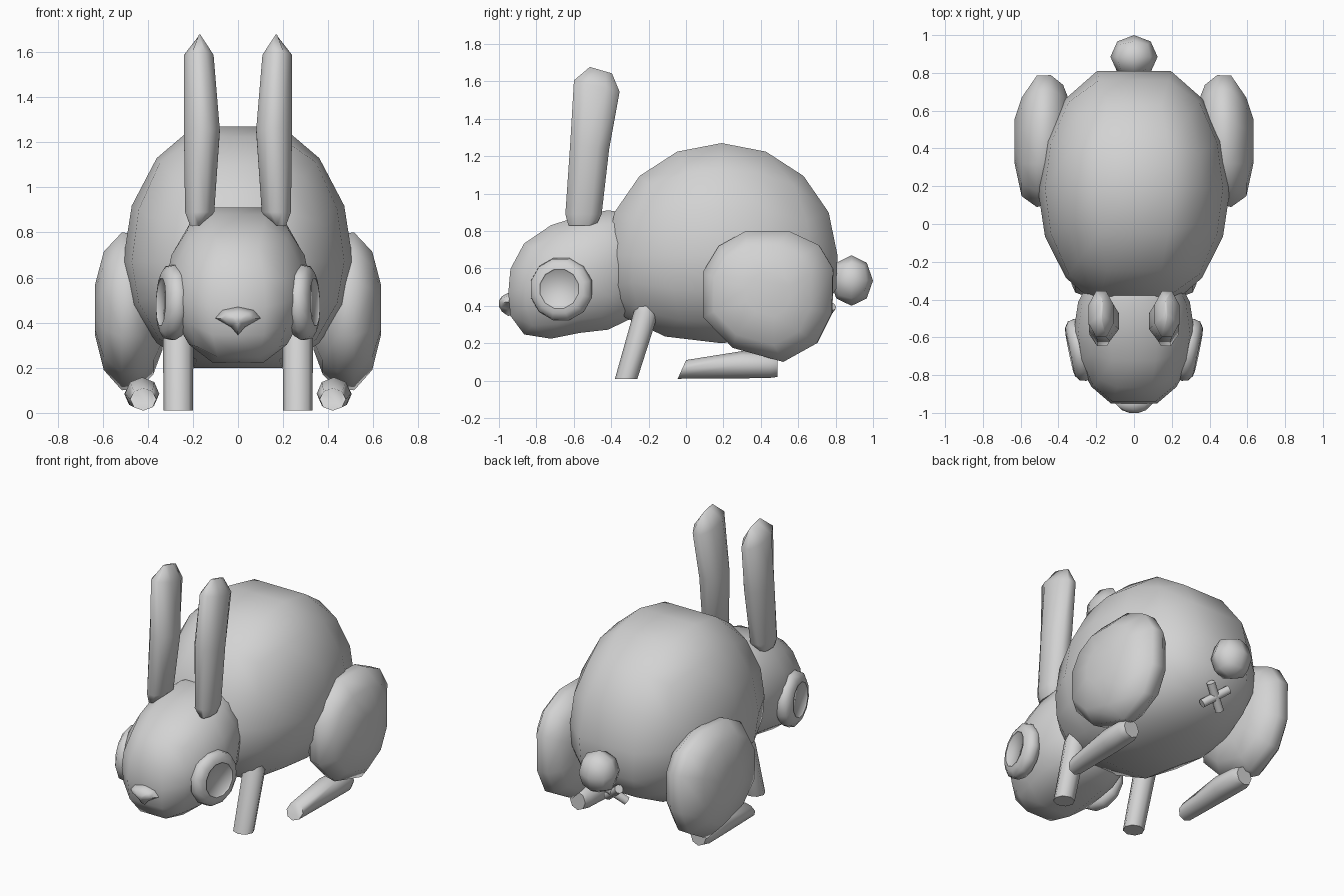
import bpy, bmesh, math
from mathutils import Vector

if "Cube" in bpy.data.objects:
    bpy.data.objects.remove(bpy.data.objects["Cube"])

GREY = (0.65, 0.65, 0.65, 1)
grey = bpy.data.materials.new("plain_grey")
grey.use_nodes = True
grey.diffuse_color = GREY
grey.node_tree.nodes["Principled BSDF"].inputs["Base Color"].default_value = GREY


def finish(bm, name, sharp):
    """Turn a bmesh into a shaded object."""
    bmesh.ops.recalc_face_normals(bm, faces=bm.faces)
    mesh = bpy.data.meshes.new(name)
    bm.to_mesh(mesh)
    bm.free()
    mesh.materials.append(grey)
    ob = bpy.data.objects.new(name, mesh)
    bpy.context.collection.objects.link(ob)
    bpy.ops.object.select_all(action='DESELECT')
    ob.select_set(True)
    bpy.context.view_layer.objects.active = ob
    bpy.ops.object.shade_smooth_by_angle(angle=math.radians(sharp))


def ball(name, n, shape):
    """Quad sphere with 4n sides; shape maps unit-sphere points into place."""
    bm = bmesh.new()
    bmesh.ops.create_cube(bm, size=2)
    bmesh.ops.subdivide_edges(bm, edges=bm.edges[:], cuts=n - 1, use_grid_fill=True)
    for v in bm.verts:
        v.co = shape(Vector([math.tan(c * math.pi / 4) for c in v.co]).normalized())
    finish(bm, name, 70)


def loft(name, rings, sharp=65):
    """Skin a list of point rings and cap both ends."""
    bm = bmesh.new()
    loops = [[bm.verts.new(p) for p in ring] for ring in rings]
    n = len(loops[0])
    for a, b in zip(loops, loops[1:]):
        for i in range(n):
            j = (i + 1) % n
            bm.faces.new((a[i], a[j], b[j], b[i]))
    bm.faces.new(loops[0])
    bm.faces.new(loops[-1])
    finish(bm, name, sharp)


def oval(c, u, v, n=8, phase=0.0):
    """Ring of n points around c with half-axes u and v."""
    c, u, v = Vector(c), Vector(u), Vector(v)
    steps = [2 * math.pi * (i + phase) / n for i in range(n)]
    return [c + u * math.cos(t) + v * math.sin(t) for t in steps]


def mirrored(rings, s):
    return [[(p[0] * s, p[1], p[2]) for p in ring] for ring in rings]


def flat_middle(p):
    """Square off the band along the centre line."""
    r = math.hypot(p.y, p.z)
    m = min(1, 1.083 * r) / r if r > 0.001 else 1
    return p.x, p.y * m, p.z * m


# Body: egg with a fuller underside
def body_shape(p):
    x, y, z = flat_middle(p)
    d = max(0, -z) ** 1.5
    return Vector((0.51 * x, 0.19 + 0.62 * y * (1 + 0.3 * d),
                   0.67 + z * (0.6 if z > 0 else 0.47)))


# Head: boxy ovoid sheared so the muzzle sits low
def head_shape(p):
    x, y, z = flat_middle(p)
    full = 1 + 0.1 * (2 * y * z) ** 2
    y, z = y * full, z * full
    shear = 0.02 if y > 0 and z < 0 else 0.1
    return Vector((0.32 * x, -0.57 + 0.38 * y, 0.57 + (0.31 if z > 0 else 0.315) * z + shear * y))


ball("body", 4, body_shape)
ball("head", 4, head_shape)

# Tail
ball("tail", 2, lambda p: Vector((0.125 * p.x, 0.885 + 0.115 * p.y, 0.535 + 0.135 * p.z)))

# Nose: shield outline narrowing forward
shield = [(-0.1, 0.42), (-0.07, 0.455), (0, 0.47), (0.07, 0.455),
          (0.1, 0.42), (0.03, 0.38), (0, 0.345), (-0.03, 0.38)]
loft("nose", [[(x * k, y, 0.415 + (z - 0.415) * k) for x, z in shield]
              for y, k in ((-0.925, 0.85), (-0.95, 1), (-0.985, 0.65), (-1.0, 0.25))])

# Cross of two bars under the tail
out = Vector((0, 0.8, -0.6))
across, down = Vector((1, 0, 0)), Vector((0, 0.6, 0.8))
for side, s in (("left", 1), ("right", -1)):
    along = (across * s + down).normalized()
    wide = along.cross(out)
    centre = Vector((0, 0.738, 0.345))
    loft("cross_bar_" + side,
         [oval(centre + along * t, wide * 0.027, out * 0.027) for t in (-0.095, 0.095)])

# Ears: x, y, z, half width, half depth, backward slope
ear = [(0.185, -0.555, 0.83, 0.03, 0.08, 0), (0.17, -0.548, 0.89, 0.07, 0.105, 0),
       (0.16, -0.515, 1.25, 0.086, 0.113, 0.1), (0.174, -0.477, 1.575, 0.071, 0.132, 0.25),
       (0.17, -0.455, 1.66, 0.008, 0.064, 0.29)]
ear_rings = [oval((x, y, z), (w, 0, 0), (0, d, -d * k), 8, 0.5) for x, y, z, w, d, k in ear]

# Eyes: rounded discs facing slightly forward
normal = Vector((0.98, -0.2, 0.03)).normalized()
back = Vector((0.2, 0.98, 0)).normalized()
upward = normal.cross(back)
eye_rings = [oval(Vector((0.303, -0.67, 0.49)) + normal * t, back * r, upward * r, 12, 0.5)
             for t, r in ((-0.055, 0.15), (-0.02, 0.173), (0.015, 0.165),
                          (0.035, 0.135), (0.04, 0.108), (0.032, 0.103))]

# Thighs: side outline scaled along x (x, y shift, scale)
haunch = [(0.09, 0.34), (0.09, 0.58), (0.175, 0.72), (0.32, 0.8), (0.55, 0.8), (0.71, 0.725),
          (0.785, 0.6), (0.78, 0.36), (0.7, 0.2), (0.52, 0.1), (0.25, 0.175)]
thigh = [(0.335, 0.02, 0.5), (0.375, 0.02, 0.8), (0.44, 0.01, 0.98), (0.515, 0, 1),
         (0.595, -0.03, 0.75), (0.633, 0, 0.33)]
thigh_rings = [[(x, 0.44 + dy + (y - 0.44) * k, 0.46 + (z - 0.46) * k) for y, z in haunch]
               for x, dy, k in thigh]

# Front legs
foreleg = [(0.265, -0.32, 0.01, 0.065, 0.06, 0), (0.265, -0.215, 0.36, 0.068, 0.065, 0.1),
           (0.262, -0.21, 0.415, 0.05, 0.05, 0)]
foreleg_rings = [oval((x, y, z), (w, 0, 0), (0, d, -d * k)) for x, y, z, w, d, k in foreleg]

# Back feet
foot = [(0.42, -0.022, 0.06, 0.058, 0.05, 0.45), (0.425, 0.3, 0.085, 0.076, 0.073, 0),
        (0.43, 0.45, 0.083, 0.074, 0.068, 0), (0.43, 0.49, 0.08, 0.055, 0.06, 0)]
foot_rings = [oval((x, y, z), (w, 0, 0), (0, h * k, h)) for x, y, z, w, h, k in foot]

for side, s in (("left", 1), ("right", -1)):
    loft("ear_" + side, mirrored(ear_rings, s))
    loft("eye_" + side, mirrored(eye_rings, s))
    loft("thigh_" + side, mirrored(thigh_rings, s))
    loft("front_leg_" + side, mirrored(foreleg_rings, s))
    loft("back_foot_" + side, mirrored(foot_rings, s))
